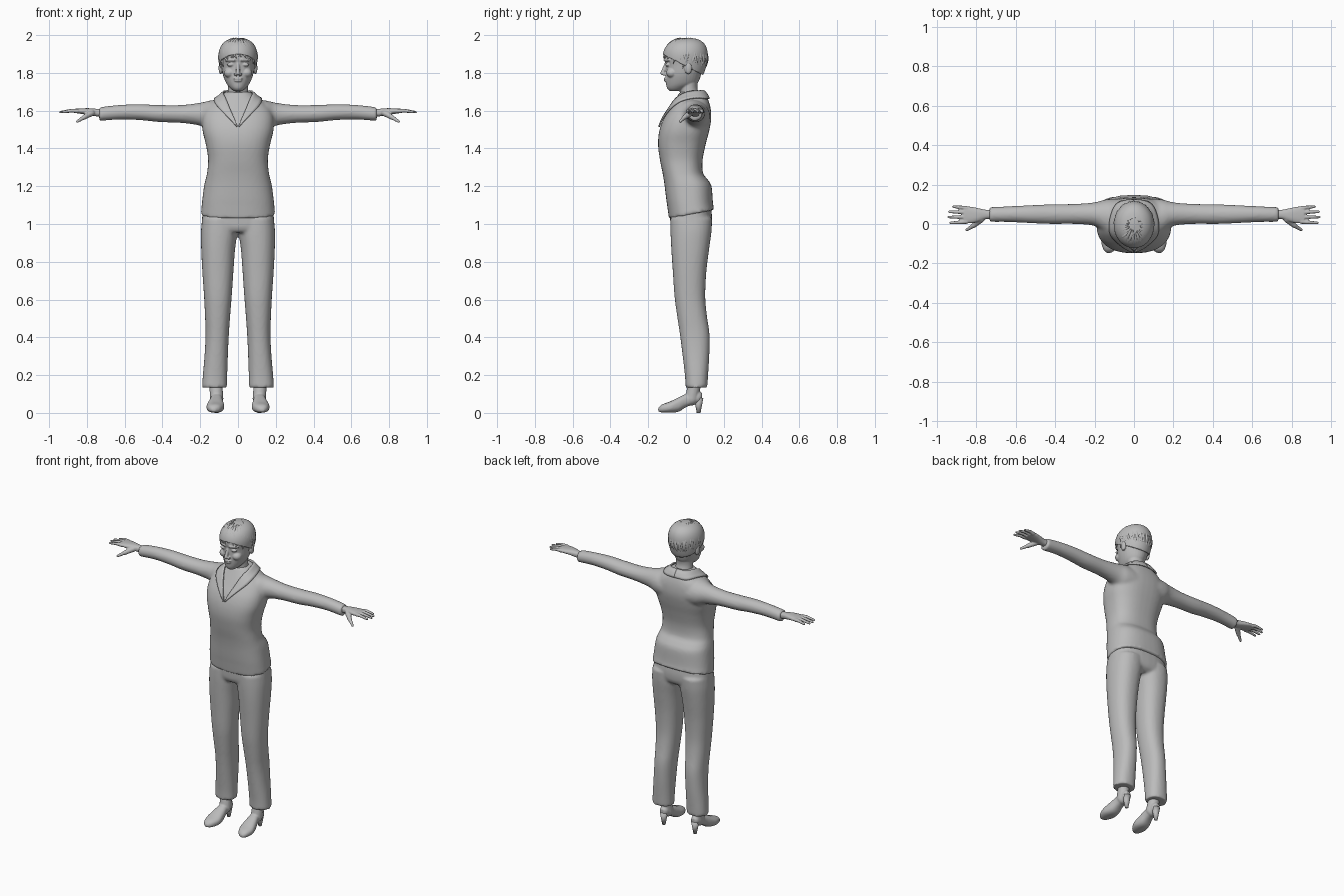
import bpy, bmesh, math, random
from mathutils import Vector, Matrix

random.seed(4)
cube = bpy.data.objects.get("Cube")
if cube:
    bpy.data.objects.remove(cube, do_unlink=True)

grey = bpy.data.materials.new("plain grey")
grey.use_nodes = True
GREY = (0.5, 0.5, 0.5, 1)
grey.diffuse_color = GREY
for node in grey.node_tree.nodes:
    if node.type == 'BSDF_PRINCIPLED':
        node.inputs["Base Color"].default_value = GREY


def spline(rows, steps=5):
    """Catmull-Rom interpolation through rows of numbers."""
    rows = [Vector(r) for r in rows]
    out = []
    for i in range(len(rows) - 1):
        p, q = rows[i], rows[i + 1]
        before = rows[i - 1] if i else p
        after = rows[i + 2] if i + 2 < len(rows) else q
        for k in range(steps):
            t = k / steps
            out.append(p + (q - before) * (t / 2)
                       + (p * -5 + before * 2 + q * 4 - after) * (t * t / 2)
                       + ((p - q) * 3 + after - before) * (t ** 3 / 2))
    return out + [rows[-1]]


def loft(bm, axis, rows, power=2.0, sides=32):
    """Skin rounded sections; each row is position, low a, high a, low b, high b."""
    rings = []
    for pos, a0, a1, b0, b1 in spline(rows):
        ring = []
        for k in range(sides):
            ang = math.tau * k / sides
            c, s = math.cos(ang), math.sin(ang)
            c = math.copysign(abs(c) ** (2 / power), c)
            s = math.copysign(abs(s) ** (2 / power), s)
            co = [(a0 + a1 + c * (a1 - a0)) / 2, (b0 + b1 + s * (b1 - b0)) / 2]
            co.insert(axis, pos)
            ring.append(bm.verts.new(co))
        rings.append(ring)
    for r, q in zip(rings, rings[1:]):
        for k in range(sides):
            j = (k + 1) % sides
            bm.faces.new((r[k], r[j], q[j], q[k]))
    bm.faces.new(rings[0])
    bm.faces.new(rings[-1])


def symmetric(rows):
    return [(z, -w, w, f, b) for z, w, f, b in rows]


def ball(bm, centre, size):
    m = Matrix.Translation(centre) @ Matrix.Diagonal((*size, 1))
    bmesh.ops.create_uvsphere(bm, u_segments=16, v_segments=10, radius=1, matrix=m)


def limb(bm, p, q, r0, r1):
    """Tapered rod with round ends."""
    p, q = Vector(p), Vector(q)
    turn = (q - p).to_track_quat('Z', 'Y').to_matrix().to_4x4()
    bmesh.ops.create_cone(bm, cap_ends=True, segments=16, radius1=r0, radius2=r1,
                          depth=(q - p).length, matrix=Matrix.Translation((p + q) / 2) @ turn)
    ball(bm, p, (r0,) * 3)
    ball(bm, q, (r1,) * 3)


def mirror_all(bm):
    copy = bmesh.ops.duplicate(bm, geom=bm.verts[:] + bm.edges[:] + bm.faces[:])["geom"]
    for v in copy:
        if isinstance(v, bmesh.types.BMVert):
            v.co.x *= -1


def finish(name, bm, voxel=0, relax=4):
    """Make the object; a voxel size fuses its pieces into one skin."""
    bmesh.ops.recalc_face_normals(bm, faces=bm.faces[:])
    mesh = bpy.data.meshes.new(name)
    bm.to_mesh(mesh)
    bm.free()
    mesh.materials.append(grey)
    for p in mesh.polygons:
        p.use_smooth = True
    obj = bpy.data.objects.new(name, mesh)
    bpy.context.collection.objects.link(obj)
    if voxel:
        mod = obj.modifiers.new("fuse", 'REMESH')
        mod.mode = 'VOXEL'
        mod.voxel_size = voxel
        mod.use_smooth_shade = True
        mod = obj.modifiers.new("relax", 'SMOOTH')
        mod.iterations = relax
    return obj


# Sweater: sleeves, then the body with its folded lower back
bm = bmesh.new()
loft(bm, 0, [(.05, -.06, .13, 1.47, 1.66), (.14, -.05, .125, 1.49, 1.655),
             (.2, -.01, .11, 1.52, 1.642), (.3, 0, .102, 1.535, 1.63),
             (.42, 0, .1, 1.54, 1.63), (.52, .004, .096, 1.55, 1.634),
             (.63, .01, .09, 1.553, 1.63), (.735, .01, .086, 1.545, 1.618)])
mirror_all(bm)
first = len(bm.verts)
loft(bm, 2, symmetric([(1.045, .197, -.09, .15), (1.12, .19, -.103, .142),
                       (1.2, .18, -.113, .135), (1.235, .172, -.118, .115),
                       (1.27, .164, -.124, .09), (1.34, .158, -.138, .088),
                       (1.42, .17, -.148, .104), (1.49, .187, -.142, .122),
                       (1.55, .19, -.122, .133), (1.6, .178, -.092, .132),
                       (1.64, .145, -.068, .124), (1.67, .1, -.05, .112),
                       (1.7, .068, -.032, .095)]), 2.5, 40)
bm.verts.ensure_lookup_table()
for v in bm.verts[first:]:
    if v.co.z < 1.1:
        v.co.z += v.co.y * .2 * (1.1 - v.co.z) / .055
sweater = finish("sweater", bm, .009)

# Collar: a ribbon from the nape to the point of the neckline
inner = spline([(0, .085, 1.705), (.055, .075, 1.705), (.075, .02, 1.7),
                (.062, -.04, 1.66), (.036, -.09, 1.59), (.003, -.13, 1.515)])
outer = spline([(0, .125, 1.665), (.08, .11, 1.665), (.12, .03, 1.665),
                (.115, -.05, 1.63), (.07, -.1, 1.58), (.006, -.13, 1.51)])
bm = bmesh.new()
rows = [[bm.verts.new(a.lerp(b, k / 4)) for k in range(5)] for a, b in zip(inner, outer)]
for r, q in zip(rows, rows[1:]):
    for k in range(4):
        bm.faces.new((r[k], r[k + 1], q[k + 1], q[k]))
mirror_all(bm)
collar = finish("collar", bm)
mod = collar.modifiers.new("lie on sweater", 'SHRINKWRAP')
mod.target = sweater
mod.wrap_mode = 'ABOVE_SURFACE'
mod.offset = .007
mod = collar.modifiers.new("thickness", 'SOLIDIFY')
mod.thickness = .009
mod.offset = 0

# Trousers
bm = bmesh.new()
loft(bm, 2, [(.135, .058, .19, -.002, .113), (.2, .057, .186, -.006, .117),
             (.32, .053, .176, -.02, .124), (.42, .048, .172, -.033, .124),
             (.52, .041, .175, -.048, .11), (.62, .033, .18, -.061, .102),
             (.75, .024, .189, -.07, .108), (.87, .015, .195, -.078, .123),
             (.96, .002, .196, -.082, .135), (1.03, .001, .19, -.082, .138)], 2.25)
mirror_all(bm)
loft(bm, 2, symmetric([(.955, .15, -.065, .1), (.98, .185, -.08, .13),
                       (1.03, .19, -.084, .138), (1.09, .184, -.085, .132)]), 2.5)
finish("trousers", bm, .009, 3)

# Hands
bm = bmesh.new()
loft(bm, 0, [(.7, .026, .072, 1.565, 1.607), (.75, .025, .072, 1.57, 1.61),
             (.79, .012, .08, 1.577, 1.613), (.83, .004, .088, 1.583, 1.612),
             (.865, .008, .088, 1.588, 1.61)], 2.4)
for y, knuckle, tip, spread in ((.012, .88, .932, -.006), (.036, .885, .942, -.001),
                                (.059, .885, .938, .003), (.08, .875, .918, .008)):
    limb(bm, (.85, y, 1.598), (knuckle, y + spread / 2, 1.6), .0115, .0095)
    limb(bm, (knuckle, y + spread / 2, 1.6), (tip, y + spread, 1.592), .0095, .0065)
limb(bm, (.775, .025, 1.588), (.815, -.008, 1.565), .017, .013)
limb(bm, (.815, -.008, 1.565), (.85, -.03, 1.543), .0115, .0075)
mirror_all(bm)
finish("hands", bm, .004, 2)

# Shoes with slim heels, and the ankles above them
bm = bmesh.new()
loft(bm, 1, [(-.147, .118, .138, .008, .025), (-.128, .093, .156, .002, .044),
             (-.085, .074, .167, .001, .06), (-.04, .076, .158, .006, .082),
             (0, .082, .146, .03, .1), (.04, .083, .142, .046, .105),
             (.07, .087, .139, .056, .112), (.085, .1, .127, .07, .105)], 2.4)
limb(bm, (.113, .03, .075), (.12, .055, .2), .036, .033)
mirror_all(bm)
finish("shoes", bm, .005, 2)
bm = bmesh.new()
bmesh.ops.create_cone(bm, cap_ends=True, segments=16, radius1=.01, radius2=.025,
                      depth=.08, matrix=Matrix.Translation((.113, .067, .04)))
mirror_all(bm)
finish("shoe_heels", bm)

# Head: paired features first, then skull, neck, nose and lips
bm = bmesh.new()
ball(bm, (.092, .012, 1.825), (.011, .02, .032))
ball(bm, (.04, -.098, 1.843), (.019, .012, .009))
limb(bm, (.02, -.112, 1.868), (.062, -.092, 1.868), .008, .006)
ball(bm, (.012, -.116, 1.793), (.01, .01, .008))
ball(bm, (.045, -.075, 1.8), (.03, .03, .026))
mirror_all(bm)
loft(bm, 2, symmetric([(1.703, .02, -.085, -.03), (1.718, .04, -.1, .01),
                       (1.745, .062, -.106, .06), (1.79, .08, -.108, .08),
                       (1.84, .088, -.108, .094), (1.885, .092, -.116, .1),
                       (1.93, .085, -.105, .095), (1.97, .05, -.06, .06)]))
loft(bm, 2, symmetric([(1.63, .068, -.04, .085), (1.68, .056, -.032, .072),
                       (1.73, .052, -.03, .06), (1.8, .055, -.03, .075)]))
limb(bm, (0, -.105, 1.85), (0, -.125, 1.798), .008, .011)
ball(bm, (0, -.106, 1.77), (.026, .012, .006))
ball(bm, (0, -.105, 1.759), (.022, .012, .006))
finish("head", bm, .004, 2)

# Hair cap, cut on a slope from the brow to the nape
bm = bmesh.new()
loft(bm, 2, symmetric([(1.755, .07, -.07, .068), (1.8, .09, -.105, .096),
                       (1.86, .101, -.122, .112), (1.91, .101, -.12, .114),
                       (1.95, .085, -.098, .1), (1.975, .055, -.06, .07),
                       (1.985, .015, -.01, .03)]), 2, 48)
bmesh.ops.bisect_plane(bm, geom=bm.verts[:] + bm.edges[:] + bm.faces[:],
                       plane_co=(0, 0, 1.835), plane_no=(0, -.52, -1), clear_outer=True)
cap = finish("hair_cap", bm)
cap.modifiers.new("thickness", 'SOLIDIFY').thickness = .012

# Hair locks sweep from the crown to a ragged edge
curve = bpy.data.curves.new("hair_locks", 'CURVE')
curve.dimensions = '3D'
curve.bevel_depth = .012
curve.bevel_resolution = 2
curve.use_fill_caps = True
for i in range(44):
    turn = math.tau * i / 44 + random.uniform(-.06, .06)
    low = 1.835 + .058 * math.cos(turn) + random.uniform(-.018, .014)
    start = random.uniform(.25, .7)
    end = math.acos(max(-.85, (low - 1.875) / .112))
    line = curve.splines.new('NURBS')
    line.points.add(5)
    line.use_endpoint_u = True
    line.order_u = 4
    for k, point in enumerate(line.points):
        tilt = start + (end - start) * k / 5
        ang = turn + .35 * (k / 5) ** 2 * (1 if i % 3 else -1)
        out = 1 + (.05 if k == 5 else 0)
        point.co = (.097 * out * math.sin(tilt) * math.sin(ang),
                    -.113 * out * math.sin(tilt) * math.cos(ang) - .002,
                    1.875 + .112 * math.cos(tilt), 1)
        point.radius = (.3, .8, 1, .9, .6, .1)[k]
curve.materials.append(grey)
bpy.context.collection.objects.link(bpy.data.objects.new("hair_locks", curve))
